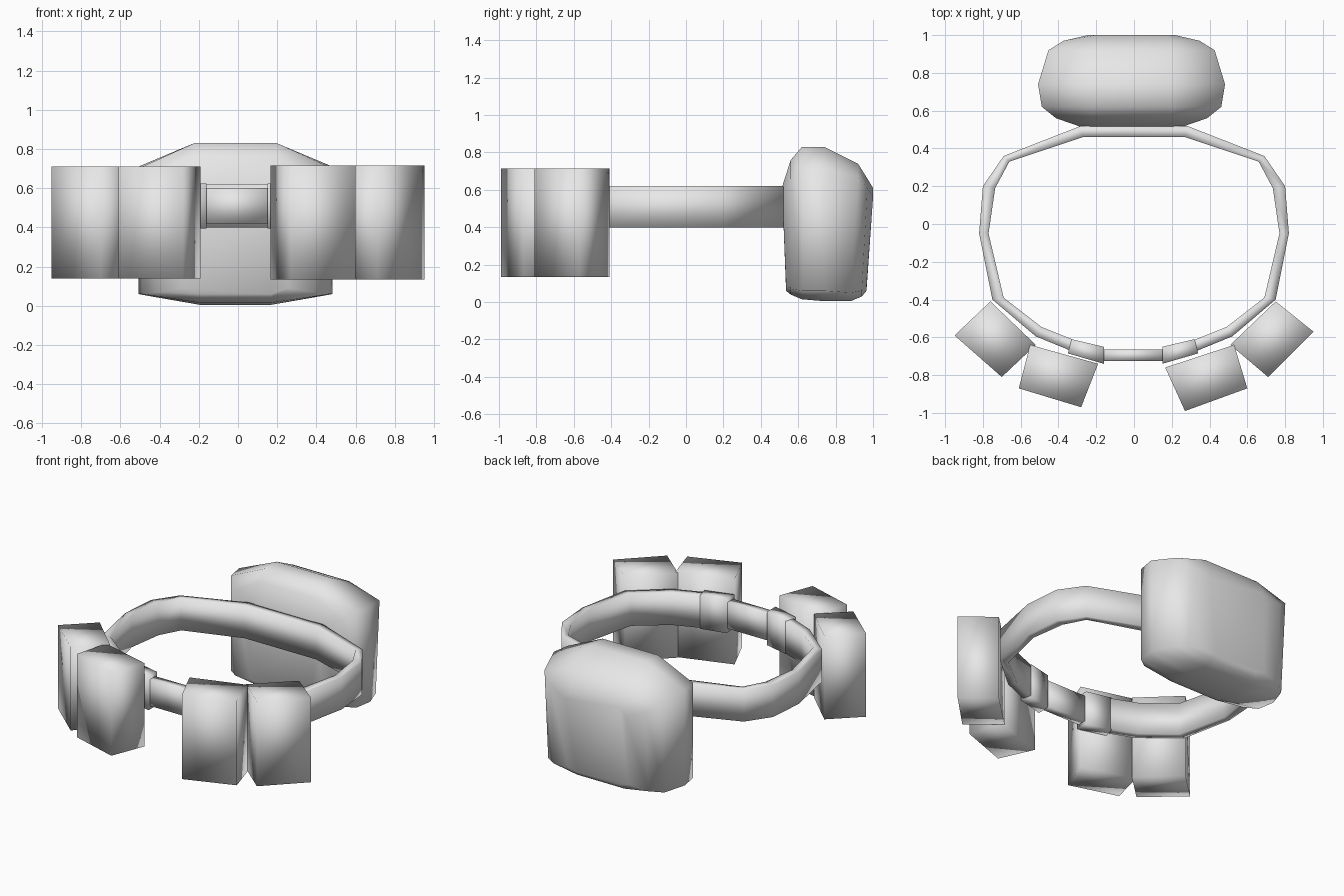
import bpy
import bmesh

cube = bpy.data.objects.get("Cube")
if cube:
    bpy.data.objects.remove(cube, do_unlink=True)

grey = bpy.data.materials.new("plain grey")
grey.use_nodes = True
grey.diffuse_color = (0.8, 0.8, 0.8, 1)
grey.node_tree.nodes["Principled BSDF"].inputs["Base Color"].default_value = (0.8, 0.8, 0.8, 1)


def loft(name, rings):
    """Skin a row of equal cross-sections and cap both ends."""
    bm = bmesh.new()
    rows = [[bm.verts.new(p) for p in ring] for ring in rings]
    n = len(rows[0])
    for a, b in zip(rows, rows[1:]):
        for i in range(n):
            j = (i + 1) % n
            bm.faces.new((a[i], a[j], b[j], b[i]))
    bm.faces.new(rows[0])
    bm.faces.new(rows[-1])
    bmesh.ops.recalc_face_normals(bm, faces=bm.faces)
    for f in bm.faces:
        f.smooth = True
    mesh = bpy.data.meshes.new(name)
    bm.to_mesh(mesh)
    bm.free()
    mesh.materials.append(grey)
    obj = bpy.data.objects.new(name, mesh)
    bpy.context.collection.objects.link(obj)
    return obj


def prism(name, outline, z0, z1):
    return loft(name, [[(x, y, z) for x, y in outline] for z in (z0, z1)])


# Belt: an open band, swept from one front end round the back to the other
outer = [(0.16, -0.72), (0.30, -0.685), (0.52, -0.595), (0.75, -0.40),
         (0.82, -0.05), (0.80, 0.20), (0.69, 0.36), (0.28, 0.52)]
inner = [(0.16, -0.66), (0.29, -0.625), (0.49, -0.545), (0.69, -0.39),
         (0.77, -0.05), (0.735, 0.19), (0.66, 0.33), (0.27, 0.46)]
band = []
for (ox, oy), (ix, iy) in zip(outer, inner):
    band.append([(ox, oy, 0.40), (ox, oy, 0.62), (ix, iy, 0.62), (ix, iy, 0.40)])
band += [[(-x, y, z) for x, y, z in ring] for ring in reversed(band)]
loft("belt", band)

# Buckle bridging the front gap, held by a thicker loop at each side
prism("buckle", [(-0.18, -0.725), (0.16, -0.725), (0.16, -0.665), (-0.18, -0.665)], 0.42, 0.60)
loop = [(0.15, -0.74), (0.34, -0.685), (0.32, -0.61), (0.15, -0.65)]
prism("left_loop", loop, 0.395, 0.625)
prism("right_loop", [(-x - 0.01, y) for x, y in loop], 0.395, 0.625)

# Pouches
prism("left_front_pouch", [(0.165, -0.76), (0.53, -0.64), (0.60, -0.87), (0.27, -0.99)], 0.135, 0.715)
prism("left_side_pouch", [(0.95, -0.57), (0.75, -0.41), (0.51, -0.64), (0.71, -0.81)], 0.135, 0.715)
prism("right_front_pouch", [(-0.55, -0.64), (-0.19, -0.74), (-0.28, -0.97), (-0.61, -0.87)], 0.14, 0.71)
prism("right_side_pouch", [(-0.95, -0.59), (-0.76, -0.41), (-0.52, -0.64), (-0.70, -0.81)], 0.14, 0.71)

# Rear pack: chamfered sections running front to back
# y at top, y at bottom, half width, top, shoulder, lower corner, base
stations = [
    (0.515, 0.535, 0.27, 0.62, 0.58, 0.09, 0.06),
    (0.56, 0.56, 0.40, 0.76, 0.66, 0.07, 0.04),
    (0.62, 0.62, 0.475, 0.83, 0.71, 0.06, 0.015),
    (0.74, 0.74, 0.495, 0.83, 0.71, 0.06, 0.005),
    (0.92, 0.88, 0.44, 0.74, 0.67, 0.05, 0.005),
    (0.97, 0.94, 0.36, 0.66, 0.61, 0.06, 0.03),
    (1.00, 0.965, 0.23, 0.61, 0.56, 0.08, 0.06),
]
pack = []
for yt, yb, w, top, shoulder, low, base in stations:
    t, b = min(0.21, w * 0.8), min(0.18, w * 0.7)
    half = [(t, yt, top), (w, yt, shoulder), (w, yb, low), (b, yb, base)]
    ring = half + [(-x, y, z) for x, y, z in reversed(half)]
    pack.append([(x - 0.013, y, z) for x, y, z in ring])
loft("rear_pack", pack)
